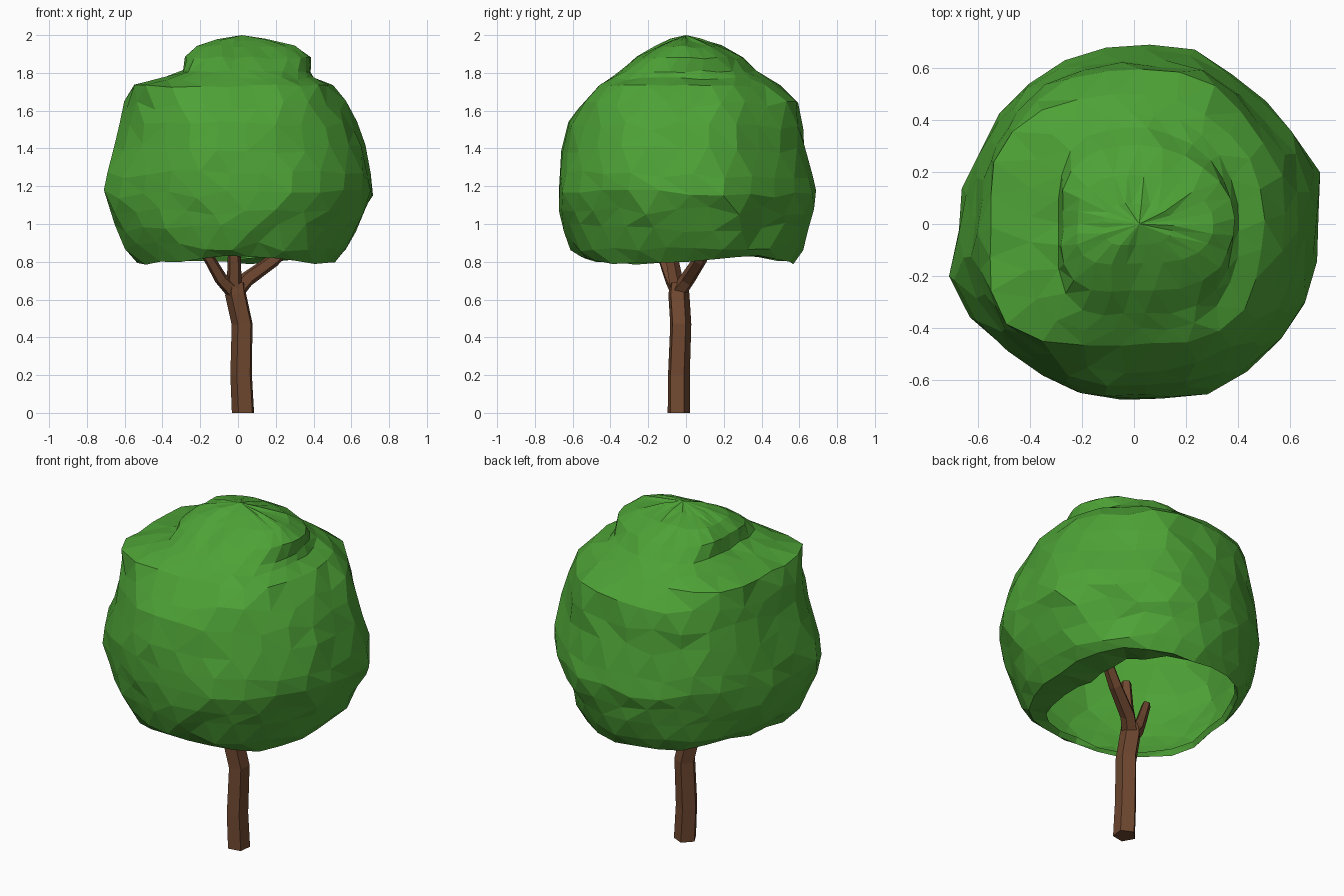
import bpy, bmesh, math, random
from mathutils import Vector, noise

if "Cube" in bpy.data.objects:
    bpy.data.objects.remove(bpy.data.objects["Cube"])

random.seed(4)

def material(name, col):
    m = bpy.data.materials.new(name)
    m.diffuse_color = (*col, 1)
    m.use_nodes = True
    m.node_tree.nodes["Principled BSDF"].inputs["Base Color"].default_value = m.diffuse_color
    return m

LEAF = material("leaf_green", (0.075, 0.36, 0.037))
BARK = material("bark_brown", (0.16, 0.065, 0.03))

def finish(bm, name, mat):
    me = bpy.data.meshes.new(name)
    bmesh.ops.recalc_face_normals(bm, faces=bm.faces)
    bm.to_mesh(me)
    bm.free()
    me.materials.append(mat)
    ob = bpy.data.objects.new(name, me)
    bpy.context.collection.objects.link(ob)
    return ob

def bridge(bm, rings):
    n = len(rings[0])
    for a, b in zip(rings, rings[1:]):
        for i in range(n):
            j = (i + 1) % n
            bm.faces.new((a[i], a[j], b[j], b[i]))

def limb(name, pts, radii, sides=5, turn=0.3):
    """Faceted tube along a path."""
    bm = bmesh.new()
    pts = [Vector(p) for p in pts]
    rings = []
    for k, p in enumerate(pts):
        d = (pts[min(k + 1, len(pts) - 1)] - pts[max(k - 1, 0)]).normalized()
        if k == 0 and p.z == 0:
            d = Vector((0, 0, 1))
        u = Vector((0, 1, 0)).cross(d).normalized()
        v = d.cross(u)
        rings.append([bm.verts.new(p + radii[k] * (u * math.cos(t) + v * math.sin(t)))
                      for t in (turn + math.tau * i / sides for i in range(sides))])
    bridge(bm, rings)
    bm.faces.new(rings[0][::-1])
    bm.faces.new(rings[-1])
    return finish(bm, name, BARK)

# trunk and three branches reaching up into the hollow crown
limb("trunk", [(0.03, -0.04, 0), (0.02, -0.04, 0.2), (0.025, -0.03, 0.47),
               (-0.01, -0.04, 0.63), (-0.01, -0.04, 0.69)],
     [0.063, 0.061, 0.059, 0.059, 0.05], turn=0.5)
limb("left_branch", [(-0.02, -0.04, 0.64), (-0.09, -0.08, 0.71), (-0.16, -0.125, 0.83),
                     (-0.22, -0.16, 0.95)], [0.045, 0.036, 0.03, 0.025])
limb("right_branch", [(-0.01, -0.04, 0.64), (0.05, 0.01, 0.71), (0.19, 0.075, 0.81),
                      (0.30, 0.12, 0.93)], [0.045, 0.042, 0.037, 0.03])
limb("middle_branch", [(-0.02, -0.04, 0.63), (-0.02, -0.06, 0.72), (-0.02, -0.08, 0.83),
                       (-0.02, -0.09, 0.98)], [0.045, 0.04, 0.036, 0.03])

# crown: open-bottomed shell; each level is z, left, right, front, back extent
LEVELS = [
    (0.81, 0.53, 0.52, 0.56, 0.57), (0.88, 0.60, 0.57, 0.61, 0.61),
    (0.98, 0.64, 0.62, 0.64, 0.64), (1.07, 0.66, 0.66, 0.665, 0.66),
    (1.16, 0.685, 0.70, 0.68, 0.68), (1.26, 0.67, 0.69, 0.675, 0.66),
    (1.40, 0.64, 0.66, 0.655, 0.62), (1.52, 0.62, 0.62, 0.62, 0.61),
    (1.63, 0.595, 0.57, 0.57, 0.59), (1.73, 0.55, 0.50, 0.46, 0.50),
    (1.77, 0.40, 0.41, 0.40, 0.43), (1.81, 0.29, 0.385, 0.34, 0.37),
    (1.88, 0.275, 0.38, 0.25, 0.30), (1.94, 0.215, 0.30, 0.15, 0.19),
    (1.975, 0.11, 0.15, 0.08, 0.08),
]
# plan lobes seen from the top: (degrees, relative radius)
LOBES = [(0, 1.01), (22, 1.06), (39, 0.96), (63, 1.04), (88, 1.01), (124, 1.0), (148, 0.96),
         (167, 0.99), (182, 0.98), (197, 1.085), (217, 1.02), (235, 1.0), (261, 1.0),
         (281, 1.01), (307, 1.045), (322, 1.03), (342, 1.04), (360, 1.01)]

def lobe(t):
    a = math.degrees(t) % 360
    for (a0, r0), (a1, r1) in zip(LOBES, LOBES[1:]):
        if a <= a1:
            return r0 + (r1 - r0) * (a - a0) / (a1 - a0)

SEGS = 26
bm = bmesh.new()
rings = []
for k, (z, l, r, f, b) in enumerate(LEVELS):
    ring = []
    for i in range(SEGS):
        t = math.tau * (i + 0.3 * math.sin(k * 1.7)) / SEGS
        c, s = math.cos(t), math.sin(t)
        p = Vector((c * (r if c > 0 else l), s * (b if s > 0 else f), z))
        # lobed plan below, squarish cap on top
        if k < 9:
            fat = 1 + (lobe(t) - 1) * max(0.4, 1 - 1.5 * abs(z - 1.16))
            fat += 0.03 * math.sin(2 * t) ** 2 * min(1, 2 * abs(z - 1.16))
        else:
            fat = 1 + math.sin(2 * t) ** 2 * (0.11 - 0.10 * math.cos(t - math.pi / 4))
        lump = 0.025 * noise.noise(p * 4.5) + random.uniform(-0.014, 0.014)
        p.x *= fat + lump
        p.y *= fat + lump
        if k == 0:                                      # wavy lower rim
            p.z += 0.018 * math.sin(3 * t - 0.2) + random.uniform(-0.01, 0.01)
        elif k < 9:
            p.z += random.uniform(-0.025, 0.025)
        else:
            p.z += random.uniform(-0.008, 0.008)
        ring.append(bm.verts.new(p))
    rings.append(ring)

# lip: the lower edge curls inward, most on the right side
lip = []
for v in rings[0]:
    t = math.atan2(v.co.y, v.co.x)
    keep = 0.97 - 0.40 * max(0, math.cos(t - 0.15)) ** 1.5
    lip.append(bm.verts.new((v.co.x * keep, v.co.y * keep,
                             v.co.z + 0.025 + random.uniform(-0.01, 0.01))))
bridge(bm, [lip] + rings)
top = bm.verts.new((0.02, 0, 2.0))
for i in range(SEGS):
    bm.faces.new((rings[-1][i], rings[-1][(i + 1) % SEGS], top))
bmesh.ops.triangulate(bm, faces=bm.faces[:], quad_method='SHORT_EDGE')
finish(bm, "leaf_crown", LEAF)
